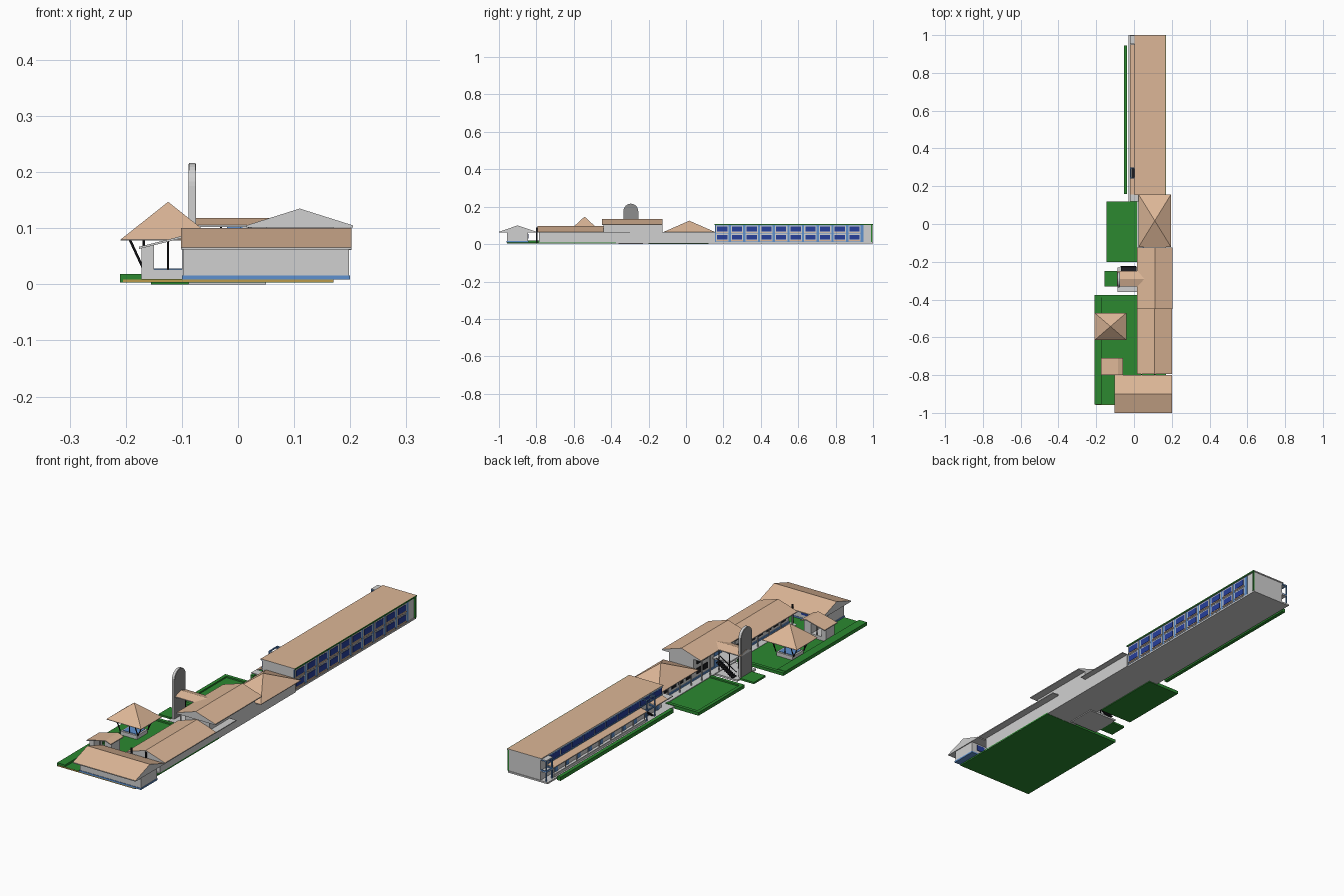
import bpy, bmesh, math
from mathutils import Vector, Matrix

if "Cube" in bpy.data.objects:
    bpy.data.objects.remove(bpy.data.objects["Cube"])

def mat(name, r, g, b):
    m = bpy.data.materials.new(name)
    m.diffuse_color = (r, g, b, 1)
    m.use_nodes = True
    m.node_tree.nodes["Principled BSDF"].inputs["Base Color"].default_value = m.diffuse_color
    return m

TAN = mat("tan roof", .72, .47, .31)
WHITE = mat("pale wall", .63, .63, .63)
GREEN = mat("grass green", .025, .25, .03)
NAVY = mat("navy glass", .02, .05, .33)
BLUE = mat("sky blue trim", .11, .28, .62)
BLACK = mat("black metal", .012, .012, .015)
GREY = mat("mid grey stone", .27, .27, .27)
OCHRE = mat("ochre edge", .5, .33, .07)

def finish(name, bm, *mats):
    bmesh.ops.recalc_face_normals(bm, faces=bm.faces[:])
    me = bpy.data.meshes.new(name)
    for m in mats:
        me.materials.append(m)
    if len(mats) > 1:                      # upward faces take the second colour
        for f in bm.faces:
            f.normal_update()
            f.material_index = 1 if f.normal.z > .1 else 0
    bm.to_mesh(me)
    bm.free()
    ob = bpy.data.objects.new(name, me)
    bpy.context.collection.objects.link(ob)
    return ob

def boxes(name, items, *mats):
    """items: (x0, x1, y0, y1, z0, z1)"""
    bm = bmesh.new()
    for x0, x1, y0, y1, z0, z1 in items:
        M = Matrix.Translation(((x0+x1)/2, (y0+y1)/2, (z0+z1)/2)) @ Matrix.Diagonal((x1-x0, y1-y0, z1-z0, 1))
        bmesh.ops.create_cube(bm, size=1, matrix=M)
    return finish(name, bm, *mats)

def prism(name, pts, a, b, axis, *mats):
    """extrude a profile (h, z) from a to b along axis"""
    bm = bmesh.new()
    f = lambda p, t: (p[0], t, p[1]) if axis == 'y' else (t, p[0], p[1])
    A = [bm.verts.new(f(p, a)) for p in pts]
    B = [bm.verts.new(f(p, b)) for p in pts]
    bm.faces.new(A)
    bm.faces.new(B)
    for i in range(len(pts)):
        j = (i+1) % len(pts)
        bm.faces.new((A[i], A[j], B[j], B[i]))
    return finish(name, bm, *mats)

def gable(name, h0, h1, a, b, axis, z0, z1, t=.004):
    mid = (h0+h1)/2
    prism(name, [(h0, z0-t), (h1, z0-t), (h1, z0), (mid, z1), (h0, z0)], a, b, axis, WHITE, TAN)

def pyramid(name, x0, x1, y0, y1, z0, z1, t=.003):
    bm = bmesh.new()
    cs = [(x0, y0), (x1, y0), (x1, y1), (x0, y1)]
    lo = [bm.verts.new((x, y, z0-t)) for x, y in cs]
    hi = [bm.verts.new((x, y, z0)) for x, y in cs]
    top = bm.verts.new(((x0+x1)/2, (y0+y1)/2, z1))
    bm.faces.new(lo)
    for i in range(4):
        j = (i+1) % 4
        bm.faces.new((lo[i], lo[j], hi[j], hi[i]))
        bm.faces.new((hi[i], hi[j], top))
    finish(name, bm, WHITE, TAN)

def bars(name, segs, r, m):
    bm = bmesh.new()
    for p, q in segs:
        p, q = Vector(p), Vector(q)
        d = q-p
        M = Matrix.Translation((p+q)/2) @ d.to_track_quat('Z', 'Y').to_matrix().to_4x4()
        bmesh.ops.create_cone(bm, cap_ends=True, segments=6, radius1=r, radius2=r, depth=d.length, matrix=M)
    finish(name, bm, m)

# grounds: two lawns with hedges, entrance plot, long hedge
boxes("south_lawn", [(-.21, .17, -.955, -.375, .003, .0095)], GREEN)
boxes("south_lawn_edge", [(-.205, .17, -.957, -.955, .004, .009)], OCHRE)
boxes("south_hedge", [(-.21, -.172, -.955, -.39, .009, .018), (-.21, .015, -.39, -.375, .009, .016)], GREEN)
boxes("north_lawn", [(-.145, .015, -.2, .12, 0, .008)], GREEN)
boxes("north_lawn_hedge", [(-.145, -.13, -.2, .12, .007, .014), (-.13, .015, -.2, -.185, .007, .014),
                           (-.13, .015, .105, .12, .007, .014)], GREEN)
boxes("entrance_plot", [(-.155, -.088, -.33, -.25, 0, .008)], GREEN)
boxes("entrance_floor", [(-.088, .05, -.36, -.23, 0, .008)], WHITE)
boxes("long_hedge", [(-.052, -.036, .16, .945, .004, .02)], GREEN)
boxes("long_floor", [(-.028, .165, .12, 1, .004, .011), (.015, .17, -.79, .155, .004, .011)], WHITE)

# south hall
gp = [(-.957, .016), (-.845, .016), (-.845, .078), (-.901, .096), (-.957, .078)]
prism("south_hall_walls", gp, -.098, .198, 'x', WHITE)
boxes("south_hall_plinth", [(-.1, .2, -.959, -.843, .009, .016)], BLUE)
gable("south_hall_roof", -1, -.8, -.102, .202, 'x', .066, .1)
boxes("south_hall_windows", [(-.08+i*.07, -.04+i*.07, -.845, -.842, .03, .055) for i in range(4)], NAVY)

# classroom wing and central block
boxes("wing_walls", [(.05, .17, -.785, -.44, .01, .066), (.05, .17, -.44, -.125, .01, .104),
                     (.05, .17, -.125, .155, .01, .063)], WHITE)
gable("classroom_roof", .015, .202, -.795, -.44, 'y', .066, .096)
gable("central_roof", .015, .205, -.45, -.125, 'y', .105, .135)
pyramid("hip_roof", .024, .196, -.122, .157, .064, .125)
boxes("central_eave", [(.165, .202, -.45, -.3, .061, .065)], WHITE)
boxes("west_windows", [(.047, .05, y, y+.03, .03, .055) for y in (-.76, -.71, -.66, -.6, -.55, -.5, -.1, -.05, 0, .05)]
      + [(.047, .05, y, y+.03, z, z+.025) for y in (-.43, -.385, -.22, -.175) for z in (.03, .073)], BLACK)
boxes("west_plinth", [(.046, .05, -.785, .12, .011, .018)], BLUE)
bars("west_columns", [((.022, -.77+i*.08, .008), (.022, -.77+i*.08, .064)) for i in range(5)]
     + [((.022, y, .008), (.022, y, .102)) for y in (-.43, -.37, -.2, -.14)]
     + [((.03, y, .008), (.03, y, .062)) for y in (-.08, 0, .08)], .003, WHITE)

# entrance: gabled canopy, stair, arched tower
gable("entrance_canopy", -.33, -.25, -.09, .06, 'x', .106, .118)
boxes("entrance_landing", [(-.03, .05, -.325, -.255, .054, .06)], WHITE)
boxes("entrance_door", [(.046, .05, -.315, -.265, .011, .05), (.046, .05, -.315, -.265, .062, .1)], BLUE)
boxes("stair_steps", [(-.07+i*.008, -.06+i*.008, -.25, -.225, .012+i*.005, .016+i*.005) for i in range(10)], BLACK)
bars("stair_rails", [((-.07, y, .03), (.01, y, .08)) for y in (-.25, -.225)]
     + [((x, y, .008), (x, y, .104)) for x in (-.03, .02) for y in (-.322, -.258)], .0022, BLACK)
def arch(cy, r, zs, z0):
    return [(cy-r, z0), (cy+r, z0)] + [(cy+r*math.cos(math.pi*i/16), zs+r*1.03*math.sin(math.pi*i/16)) for i in range(17)]
prism("arched_tower", arch(-.295, .04, .175, .004), -.087, -.076, 'x', WHITE)
prism("tower_face_west", arch(-.295, .038, .175, .006), -.0885, -.0868, 'x', GREY)
prism("tower_face_east", arch(-.295, .038, .175, .006), -.0762, -.0745, 'x', GREY)

# garden pavilion
pyramid("pavilion_roof", -.209, -.04, -.615, -.47, .08, .147, .002)
boxes("pavilion_base", [(-.165, -.085, -.58, -.505, .009, .026)], WHITE)
boxes("pavilion_floor", [(-.157, -.093, -.572, -.513, .026, .028)], BLUE)
bars("pavilion_struts", [((-.125+sx*.043, -.5425+sy*.035, .026), (-.125+sx*a, -.5425+sy*b, .08))
     for sx in (-1, 1) for sy in (-1, 1) for a, b in ((.068, .035), (.043, .058))], .0022, BLACK)
bars("pavilion_posts", [((-.125, y, .026), (-.125, y, .08)) for y in (-.575, -.51)], .002, BLACK)

# garden shed
prism("shed_roof", [(-.176, .063), (-.085, .086), (-.058, .076), (-.058, .08), (-.085, .09), (-.176, .067)],
      -.8, -.71, 'y', WHITE, TAN)
prism("shed_pier", [(-.172, .009), (-.1, .009), (-.1, .026), (-.15, .026), (-.15, .071), (-.172, .065)],
      -.785, -.725, 'y', WHITE)
boxes("shed_store", [(-.1, -.065, -.785, -.725, .009, .079)], WHITE)
bars("shed_posts", [((-.125, y, .026), (-.125, y, .077)) for y in (-.78, -.73)], .002, BLACK)
bars("link_posts", [((x, -.797, .008), (x, -.797, .09)) for x in (.04, .11)], .004, BLACK)

# two storey north wing
boxes("north_walls", [(.008, .162, .157, .997, .01, .103)], WHITE)
boxes("north_roof", [(.003, .168, .153, 1, .103, .108)], WHITE, TAN)
boxes("roof_trim", [(.168, .1695, .153, 1, .102, .108), (.162, .168, .99, .997, .01, .103)], GREEN)
P = .0785
cols = [.155+i*P for i in range(10)]
boxes("east_panels", [(.162, .164, .155, .95, .012, .102)], BLUE)
boxes("east_frames", [(.164, .1655, y+.006, y+P-.006, z, z+.042) for y in cols for z in (.013, .057)], WHITE)
boxes("east_sills", [(.1655, .168, y+.008, y+P-.008, z, z+.004) for y in cols for z in (.017, .061)], TAN)
boxes("east_glass", [(.1655, .167, y+.012, y+P-.012, z, z+.026) for y in cols for z in (.024, .068)], NAVY)

# north wing west gallery
prism("gallery_canopy", [(-.02, .05), (.01, .06), (.01, .064), (-.02, .054)], .3, .95, 'y', WHITE, TAN)
prism("gallery_canopy_south", [(-.02, .05), (.01, .06), (.01, .064), (-.02, .054)], .155, .24, 'y', WHITE, TAN)
boxes("gallery_windows", [(.005, .008, y+.004, y+P-.004, .072, .096) for y in cols], NAVY)
boxes("gallery_bands", [(.0045, .008, .157, .95, z, z+.005) for z in (.066, .097)], BLUE)
boxes("gallery_doors", [(.005, .008, y+.02, y+.04, .011, .045) for y in cols], BLUE)
boxes("gallery_parapet", [(-.02, -.016, .31, .945, .011, .022)], WHITE)
bars("gallery_posts", [((-.016, .31+i*P, .01), (-.016, .31+i*P, .052)) for i in range(9)], .0025, WHITE)
boxes("stair_bay_frame", [(-.02, -.015, y, y+.005, .01, .1) for y in (.24, .295, .952, .992)]
      + [(-.02, .008, y, y+.005, z, z+.005) for y in (.24, .295, .952, .992) for z in (.052, .098)]
      + [(-.02, -.015, a, b, z, z+.005) for a, b in ((.24, .3), (.952, .997)) for z in (.052, .098)], BLUE)
boxes("end_landing", [(-.02, .008, .952, .997, .049, .053), (-.02, .008, .952, .997, .1, .104),
                      (-.02, .024, .12, .155, .05, .054)], WHITE)
boxes("gallery_stair", [(-.014, .004, .245+i*.005, .251+i*.005, .013+i*.004, .017+i*.004) for i in range(10)], BLACK)
